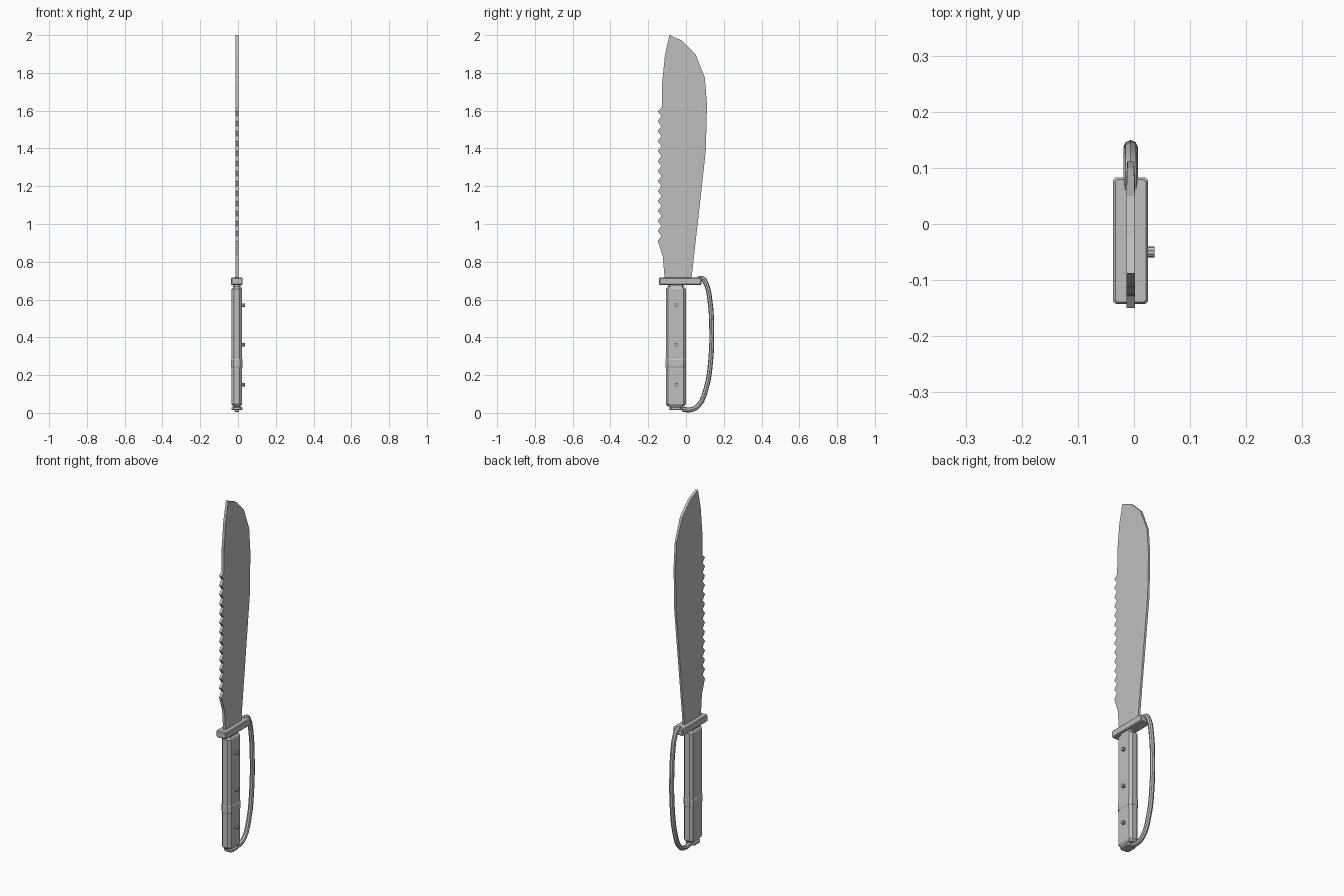
import bpy, bmesh, math

if "Cube" in bpy.data.objects:
    bpy.data.objects.remove(bpy.data.objects["Cube"])

CX = -0.006          # centre plane of the blade and handle
HY = -0.054          # centre of the grip in y

steel = bpy.data.materials.new("grey_steel")
steel.diffuse_color = (0.52, 0.52, 0.52, 1)
steel.use_nodes = True
steel.node_tree.nodes["Principled BSDF"].inputs["Base Color"].default_value = steel.diffuse_color


def finish(name, bm):
    bmesh.ops.recalc_face_normals(bm, faces=bm.faces[:])
    me = bpy.data.meshes.new(name)
    bm.to_mesh(me)
    bm.free()
    me.materials.append(steel)
    ob = bpy.data.objects.new(name, me)
    bpy.context.collection.objects.link(ob)
    return ob


def stack(name, cy, rings):
    """Loft of chamfered rectangles, each ring = (z, half x, half y, chamfer)."""
    bm = bmesh.new()
    loops = []
    for z, hx, hy, c in rings:
        pts = [(hx, -hy + c), (hx, hy - c), (hx - c, hy), (-hx + c, hy),
               (-hx, hy - c), (-hx, -hy + c), (-hx + c, -hy), (hx - c, -hy)]
        loops.append([bm.verts.new((CX + x, cy + y, z)) for x, y in pts])
    for a, b in zip(loops, loops[1:]):
        for i in range(8):
            j = (i + 1) % 8
            bm.faces.new((a[i], a[j], b[j], b[i]))
    bm.faces.new(loops[0][::-1])
    bm.faces.new(loops[-1])
    return finish(name, bm)


# Blade: flat body with saw teeth on the spine and a ground cutting edge
edge = [(0.028, 0.70), (0.105, 1.39), (0.111, 1.63), (0.10, 1.775)]
ground = [(0.003, 0.70), (0.076, 1.40), (0.086, 1.61), (0.072, 1.76), (0.022, 1.90)]
tip = [(0.05, 1.90), (-0.02, 1.97), (-0.088, 2.0), (-0.112, 1.89), (-0.126, 1.75), (-0.128, 1.615)]
teeth = []
N = 14
for i in range(N):
    z = 1.597 - i * 0.0528
    teeth.append((-0.15, z))
    if i < N - 1:
        teeth.append((-0.13, z - 0.0264))
heel = [(-0.123, 0.83), (-0.114, 0.72), (-0.114, 0.70)]
body = ground + tip + teeth + heel

bm = bmesh.new()
sides = []
for s in (1, -1):
    b = [bm.verts.new((CX + s * 0.0075, y, z)) for y, z in body]
    e = [bm.verts.new((CX + s * 0.006, y, z)) for y, z in edge]
    e.append(b[len(ground)])                 # edge meets the body near the tip
    bm.faces.new(b)
    for i in range(len(edge)):
        bm.faces.new((b[i], b[i + 1], e[i + 1], e[i]))
    sides.append(e + b[len(ground) + 1:] + [b[0]])
p, q = sides
for i in range(len(p)):
    j = (i + 1) % len(p)
    bm.faces.new((p[i], p[j], q[j], q[i]))
# triangle between grind line end and tip is covered by the body outline
finish("blade", bm)

# Cross guard
stack("cross_guard", -0.03, [(0.677, 0.027, 0.109, 0.004), (0.682, 0.031, 0.113, 0.005),
                             (0.711, 0.031, 0.113, 0.005), (0.716, 0.027, 0.109, 0.004)])
# Neck between the guard and the grip
stack("neck", HY, [(0.65, 0.02, 0.04, 0.008), (0.69, 0.02, 0.04, 0.008)])
# Grip with chamfered corners and ends
stack("grip", HY, [(0.035, 0.020, 0.043, 0.010), (0.047, 0.028, 0.053, 0.013),
                   (0.655, 0.028, 0.053, 0.013), (0.668, 0.020, 0.043, 0.010)])
# Raised band round the grip
stack("grip_band", HY, [(0.24, 0.0285, 0.0535, 0.013), (0.245, 0.031, 0.055, 0.014),
                        (0.28, 0.031, 0.055, 0.014), (0.285, 0.0285, 0.0535, 0.013)])
# Pommel cap
stack("pommel", HY, [(0.014, 0.024, 0.030, 0.010), (0.019, 0.029, 0.035, 0.012),
                     (0.028, 0.029, 0.035, 0.012), (0.031, 0.02, 0.03, 0.010),
                     (0.042, 0.02, 0.035, 0.010)])

# Rivets on the right side of the grip
for n, z in enumerate((0.15, 0.36, 0.57)):
    bpy.ops.mesh.primitive_cylinder_add(vertices=10, radius=0.010, depth=0.026,
                                        location=(0.0235, -0.05, z),
                                        rotation=(0, math.pi / 2, 0))
    r = bpy.context.object
    r.name = f"rivet_{n + 1}"
    r.data.materials.append(steel)

# Knuckle bow: round bar swept from the guard to the pommel
path = [(0.062, 0.708), (0.085, 0.712), (0.108, 0.68), (0.126, 0.60), (0.136, 0.45),
        (0.130, 0.27), (0.104, 0.12), (0.062, 0.035), (0.02, 0.016), (-0.02, 0.02)]
cu = bpy.data.curves.new("knuckle_bow", "CURVE")
cu.dimensions = "3D"
cu.resolution_u = 3
cu.bevel_depth = 0.013
cu.bevel_resolution = 2
cu.use_fill_caps = True
sp = cu.splines.new("BEZIER")
sp.bezier_points.add(len(path) - 1)
for bp, (y, z) in zip(sp.bezier_points, path):
    bp.co = (CX, y, z)
    bp.handle_left_type = bp.handle_right_type = "AUTO"
cu.materials.append(steel)
bow = bpy.data.objects.new("knuckle_bow", cu)
bpy.context.collection.objects.link(bow)
bpy.ops.object.select_all(action="DESELECT")
bow.select_set(True)
bpy.context.view_layer.objects.active = bow
bpy.ops.object.convert(target="MESH")
bpy.ops.object.shade_smooth_by_angle(angle=math.radians(40))
